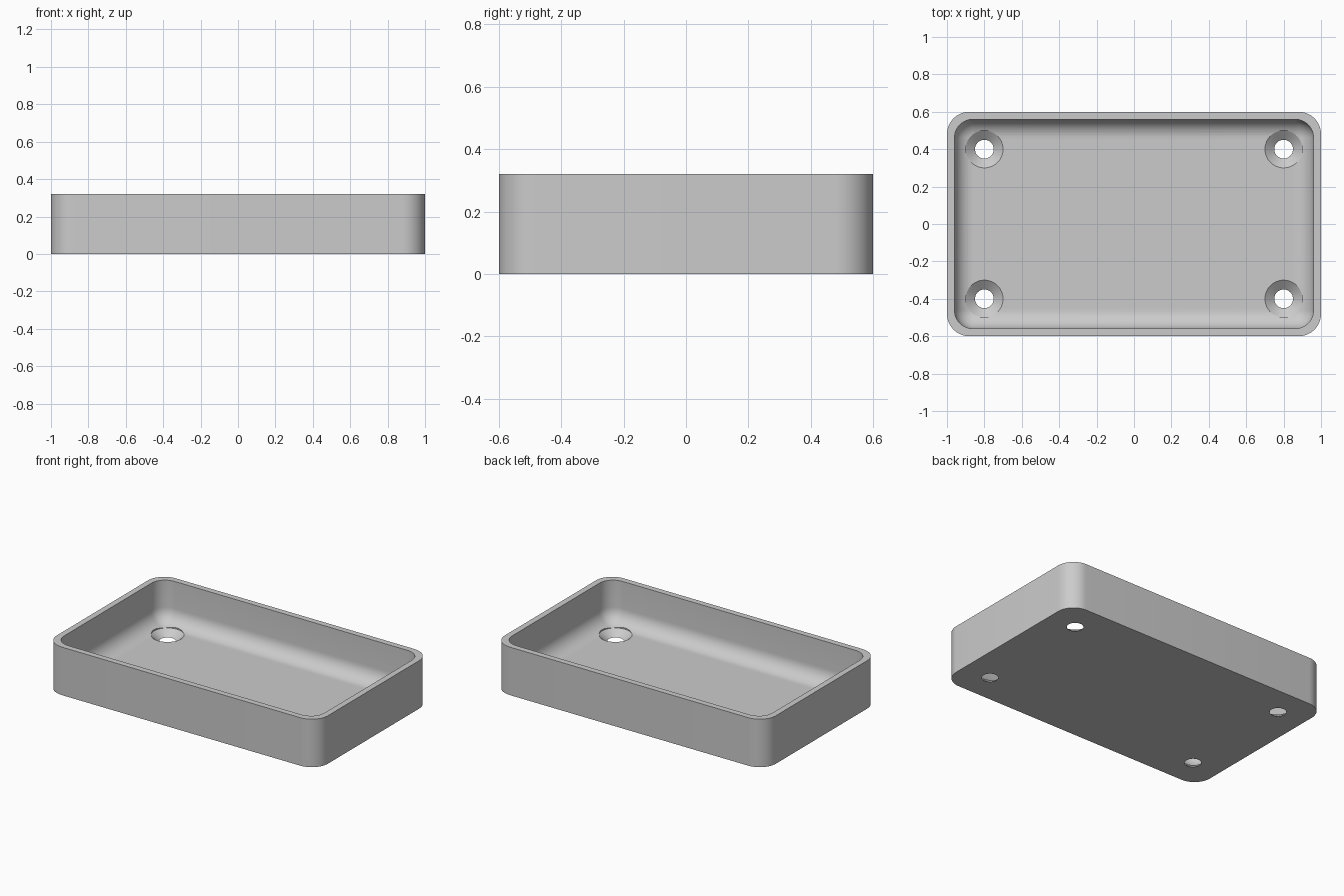
import bpy, bmesh
from math import sin, cos, pi, radians

if "Cube" in bpy.data.objects:
    bpy.data.objects.remove(bpy.data.objects["Cube"], do_unlink=True)

LENGTH, WIDTH, HEIGHT = 2.0, 1.2, 0.32
WALL, FLOOR = 0.04, 0.04
OUTER_R, INNER_R = 0.12, 0.1
CORNER_STEPS, FILLET_STEPS = 12, 10

grey = bpy.data.materials.new("plain grey")
grey.use_nodes = True
grey.diffuse_color = (0.6, 0.6, 0.6, 1)
grey.node_tree.nodes["Principled BSDF"].inputs["Base Color"].default_value = (0.6, 0.6, 0.6, 1)


def make_object(name, bm):
    bmesh.ops.recalc_face_normals(bm, faces=bm.faces)
    mesh = bpy.data.meshes.new(name)
    bm.to_mesh(mesh)
    bm.free()
    mesh.materials.append(grey)
    obj = bpy.data.objects.new(name, mesh)
    bpy.context.collection.objects.link(obj)
    return obj


def rounded_ring(bm, half_x, half_y, radius, z):
    """Ring of vertices around a rounded rectangle."""
    ring = []
    for quarter, (sx, sy) in enumerate([(1, 1), (-1, 1), (-1, -1), (1, -1)]):
        for i in range(CORNER_STEPS + 1):
            a = (quarter + i / CORNER_STEPS) * pi / 2
            ring.append(bm.verts.new((sx * (half_x - radius) + radius * cos(a),
                                      sy * (half_y - radius) + radius * sin(a), z)))
    return ring


def loft(bm, rings):
    """Skin consecutive rings and cap both ends."""
    for low, high in zip(rings, rings[1:]):
        for i in range(len(low)):
            j = (i + 1) % len(low)
            bm.faces.new((low[i], low[j], high[j], high[i]))
    bm.faces.new(rings[0])
    bm.faces.new(rings[-1])


# Tray shell: outer wall, rim, inner wall and rounded floor edge
bm = bmesh.new()
hx, hy = LENGTH / 2, WIDTH / 2
rings = [rounded_ring(bm, hx, hy, OUTER_R, z) for z in (0, HEIGHT)]
rings.append(rounded_ring(bm, hx - WALL, hy - WALL, INNER_R, HEIGHT))
for i in range(FILLET_STEPS + 1):
    a = i / FILLET_STEPS * pi / 2
    inset = INNER_R * (1 - cos(a)) * 0.999
    rings.append(rounded_ring(bm, hx - WALL - inset, hy - WALL - inset,
                              INNER_R - inset, FLOOR + INNER_R * (1 - sin(a))))
loft(bm, rings)
tray = make_object("tray", bm)

# Countersunk screw holes through the floor
bm = bmesh.new()
profile = [(0.05, -0.05), (0.05, 0), (0.1, FLOOR), (0.1, FLOOR + 0.06)]
for x in (-0.8, 0.8):
    for y in (-0.4, 0.4):
        loft(bm, [[bm.verts.new((x + r * cos(k * pi / 24), y + r * sin(k * pi / 24), z))
                   for k in range(48)] for r, z in profile])
cutter = make_object("screw_hole_cutter", bm)
cutter.hide_render = True

cut = tray.modifiers.new("screw holes", 'BOOLEAN')
cut.operation = 'DIFFERENCE'
cut.solver = 'EXACT'
cut.object = cutter
bpy.ops.object.select_all(action='DESELECT')
bpy.context.view_layer.objects.active = tray
tray.select_set(True)
bpy.ops.object.modifier_apply(modifier=cut.name)
bpy.data.objects.remove(cutter, do_unlink=True)
bpy.ops.object.shade_smooth_by_angle(angle=radians(30))
